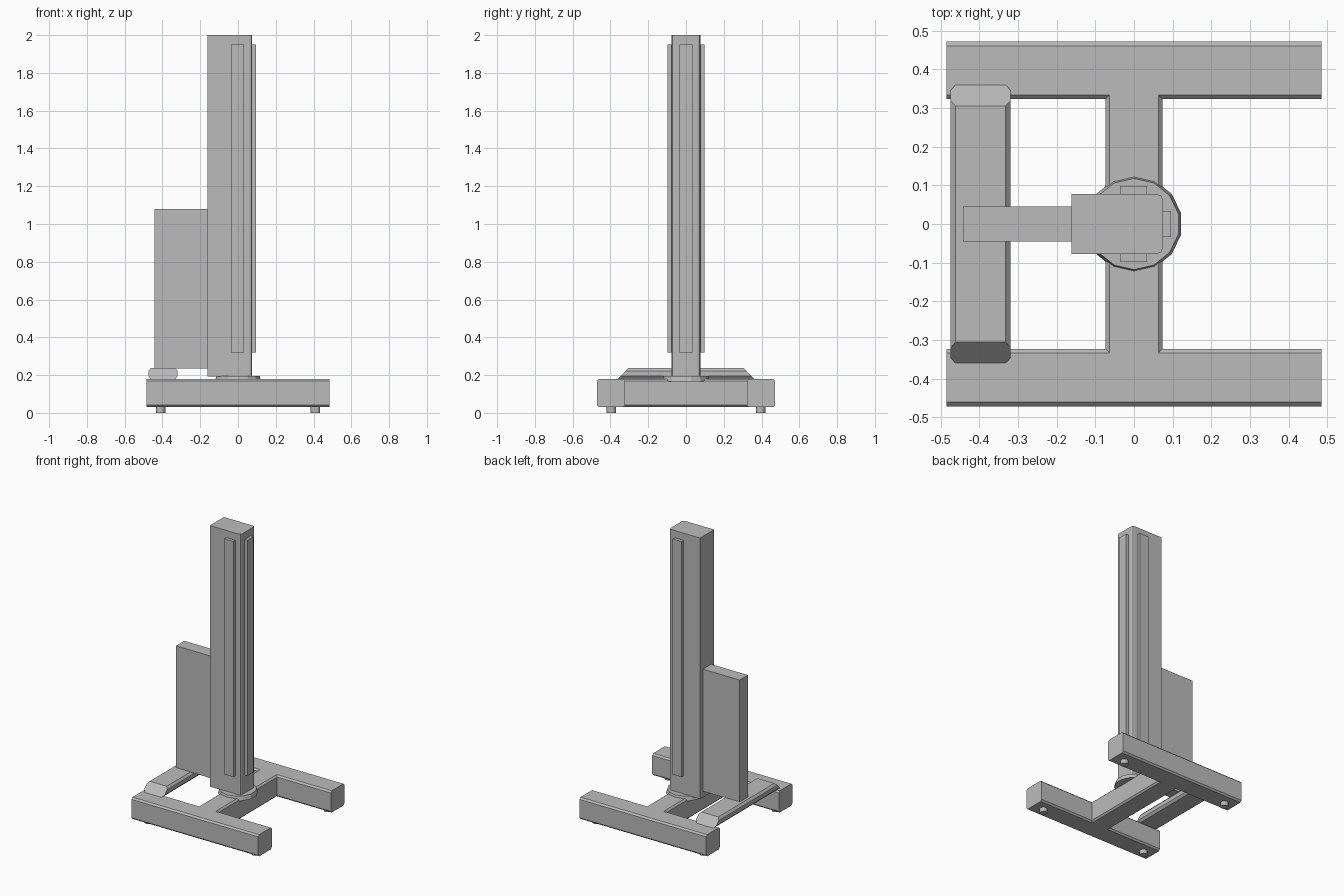
import bpy
import bmesh
import math

cube = bpy.data.objects.get("Cube")
if cube:
    bpy.data.objects.remove(cube, do_unlink=True)

GREY = (0.5, 0.5, 0.5, 1)
grey = bpy.data.materials.new("plain grey")
grey.use_nodes = True
grey.diffuse_color = GREY
grey.node_tree.nodes["Principled BSDF"].inputs["Base Color"].default_value = GREY


def finish(name, bm):
    bmesh.ops.recalc_face_normals(bm, faces=bm.faces[:])
    mesh = bpy.data.meshes.new(name)
    bm.to_mesh(mesh)
    bm.free()
    mesh.materials.append(grey)
    obj = bpy.data.objects.new(name, mesh)
    bpy.context.collection.objects.link(obj)
    return obj


def prism(outline, z0, z1):
    """Extrude an xy outline from z0 to z1."""
    bm = bmesh.new()
    face = bm.faces.new([bm.verts.new((x, y, z0)) for x, y in outline])
    new = bmesh.ops.extrude_face_region(bm, geom=[face])["geom"]
    for v in new:
        if isinstance(v, bmesh.types.BMVert):
            v.co.z = z1
    bmesh.ops.recalc_face_normals(bm, faces=bm.faces[:])
    return bm


def box(x0, x1, y0, y1, z0, z1):
    return prism([(x0, y0), (x1, y0), (x1, y1), (x0, y1)], z0, z1)


def bevel(bm, rule, width, segments=1):
    edges = [e for e in bm.edges if rule(*[v.co for v in e.verts])]
    bmesh.ops.bevel(bm, geom=edges, offset=width, segments=segments,
                    profile=0.5, affect='EDGES')


def disc(name, x, y, z0, z1, r0, r1, sides):
    bm = bmesh.new()
    bmesh.ops.create_cone(bm, cap_ends=True, segments=sides, radius1=r0,
                          radius2=r1, depth=z1 - z0)
    bmesh.ops.translate(bm, verts=bm.verts[:], vec=(x, y, (z0 + z1) / 2))
    return finish(name, bm)


# H-shaped base frame with chamfered long edges
L, OUT, INN, W = 0.485, 0.472, 0.323, 0.074
half = [(W, INN), (L, INN), (L, OUT), (-L, OUT), (-L, INN), (-W, INN)]
frame = prism(half + [(-x, -y) for x, y in half], 0.03, 0.18)
bevel(frame, lambda a, b: abs(a.z - b.z) < 0.01 and abs(a.x + b.x) < 1.9 * L, 0.011)
finish("base_frame", frame)

# Levelling feet
for x in (-0.41, 0.41):
    for y in (-0.395, 0.395):
        disc("foot", x, y, 0, 0.035, 0.025, 0.025, 12)

# Turntable under the column
disc("turntable", 0, 0, 0.165, 0.195, 0.125, 0.118, 14)

# Column, rounded on its left corners
column = box(-0.162, 0.075, -0.077, 0.077, 0.193, 2)
bevel(column, lambda a, b: abs(a.z - b.z) > 1 and a.x > 0, 0.015, 2)
finish("column", column)

# Raised strips on three sides of the column
finish("front_strip", box(-0.036, 0.033, -0.098, -0.07, 0.32, 1.95))
finish("back_strip", box(-0.036, 0.033, 0.07, 0.098, 0.32, 1.95))
finish("left_strip", box(0.07, 0.096, -0.034, 0.034, 0.32, 1.95))

# Slab panel beside the column
finish("side_panel", box(-0.443, -0.155, -0.045, 0.045, 0.235, 1.08))

# Cross foot: octagonal section with sloped ends
section = [(-0.462, 0.18), (-0.332, 0.18), (-0.319, 0.195), (-0.319, 0.222),
           (-0.332, 0.237), (-0.462, 0.237), (-0.475, 0.222), (-0.475, 0.195)]
bm = bmesh.new()
rings = []
for side in (-1, 1):
    ring = [bm.verts.new((x, side * (0.36 - (z - 0.18) * 0.95), z)) for x, z in section]
    bm.faces.new(ring)
    rings.append(ring)
for i in range(len(section)):
    j = (i + 1) % len(section)
    bm.faces.new((rings[0][i], rings[0][j], rings[1][j], rings[1][i]))
finish("panel_foot", bm)
